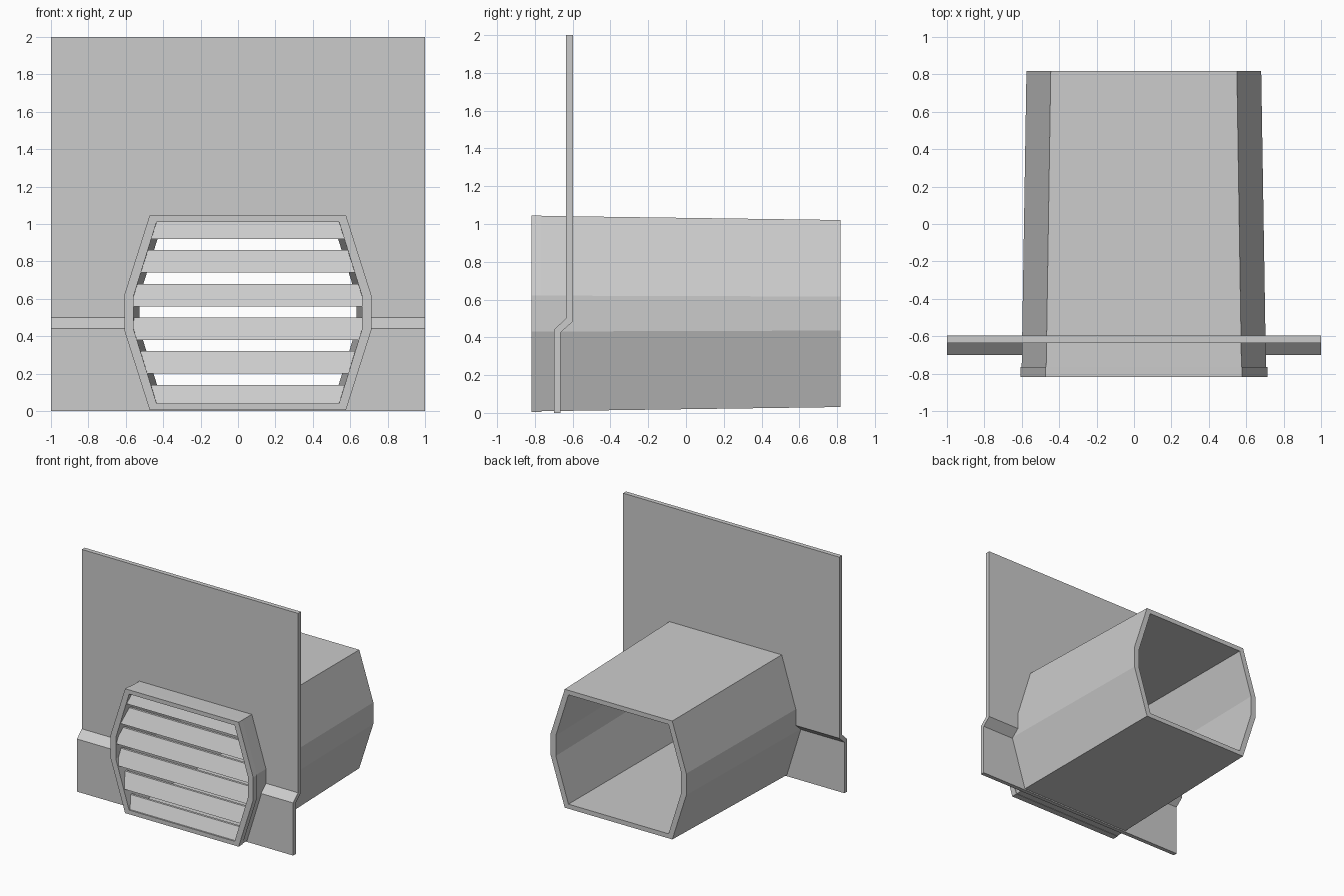
import bpy, bmesh

if "Cube" in bpy.data.objects:
    bpy.data.objects.remove(bpy.data.objects["Cube"])

CX, CZ = 0.0525, 0.526  # duct axis


def make_object(name, verts, faces):
    mesh = bpy.data.meshes.new(name)
    bm = bmesh.new()
    vs = [bm.verts.new(v) for v in verts]
    for f in faces:
        bm.faces.new([vs[i] for i in f])
    bmesh.ops.recalc_face_normals(bm, faces=bm.faces)
    bm.to_mesh(mesh)
    bm.free()
    ob = bpy.data.objects.new(name, mesh)
    bpy.context.collection.objects.link(ob)
    return ob


def octagon(y, side, top, hz, flat):
    """Eight-sided ring: half widths at side and top, half heights."""
    pts = [(side, flat), (top, hz), (-top, hz), (-side, flat),
           (-side, -flat), (-top, -hz), (top, -hz), (side, -flat)]
    return [(CX + x, y, CZ + z) for x, z in pts]


def loft(name, rings, closed):
    n, m = len(rings[0]), len(rings)
    verts = [v for r in rings for v in r]
    faces = []
    for r in range(m if closed else m - 1):
        a, b = r * n, (r + 1) % m * n
        for i in range(n):
            j = (i + 1) % n
            faces.append((a + i, a + j, b + j, b + i))
    if not closed:
        faces += [tuple(range(n)), tuple(range((m - 1) * n, m * n))]
    return make_object(name, verts, faces)


# Tapered hollow duct with a slightly raised front rim
loft("duct", [
    octagon(-0.817, 0.660, 0.525, 0.520, 0.095),
    octagon(-0.765, 0.660, 0.525, 0.520, 0.095),
    octagon(-0.765, 0.653, 0.522, 0.517, 0.095),
    octagon(0.817, 0.6275, 0.4975, 0.495, 0.090),
    octagon(0.817, 0.580, 0.463, 0.457, 0.085),
    octagon(-0.817, 0.611, 0.488, 0.485, 0.088),
], True)

# Stepped wall plate
profile = [(-0.70, 0), (-0.70, 0.44), (-0.635, 0.50), (-0.635, 2.0),
           (-0.597, 2.0), (-0.597, 0.485), (-0.665, 0.425), (-0.665, 0)]
plate = loft("wall_plate", [[(x, y, z) for y, z in profile] for x in (-1, 1)], False)

# Opening in the plate for the duct
cutter = loft("duct_opening_cutter", [octagon(-0.9, 0.64, 0.51, 0.505, 0.093),
                                      octagon(-0.4, 0.64, 0.51, 0.505, 0.093)], False)
cutter.hide_render = True
mod = plate.modifiers.new("opening", 'BOOLEAN')
mod.operation = 'DIFFERENCE'
mod.solver = 'EXACT'
mod.object = cutter
bpy.context.view_layer.objects.active = plate
bpy.ops.object.modifier_apply(modifier=mod.name)
bpy.data.objects.remove(cutter, do_unlink=True)


def half_width(z):
    """Inner duct half width at height z, reaching just into the wall."""
    d = max(abs(z - CZ) - 0.088, 0)
    return 0.625 - d * (0.611 - 0.488) / 0.397


# Sloping louvre slats, low edge forward
for i, (z0, z1) in enumerate([(0.03, 0.14), (0.20, 0.32), (0.38, 0.50),
                              (0.56, 0.68), (0.74, 0.86), (0.92, 1.02)]):
    y0 = -0.81
    y1 = y0 + (z1 - z0) * 0.5
    section = [(y0, z0), (y1, z1), (y1 + 0.02, z1), (y0 + 0.02, z0)]
    ends = [[(CX + s * half_width(z), y, z) for y, z in section] for s in (-1, 1)]
    loft(f"louvre_slat_{i + 1}", ends, False)
